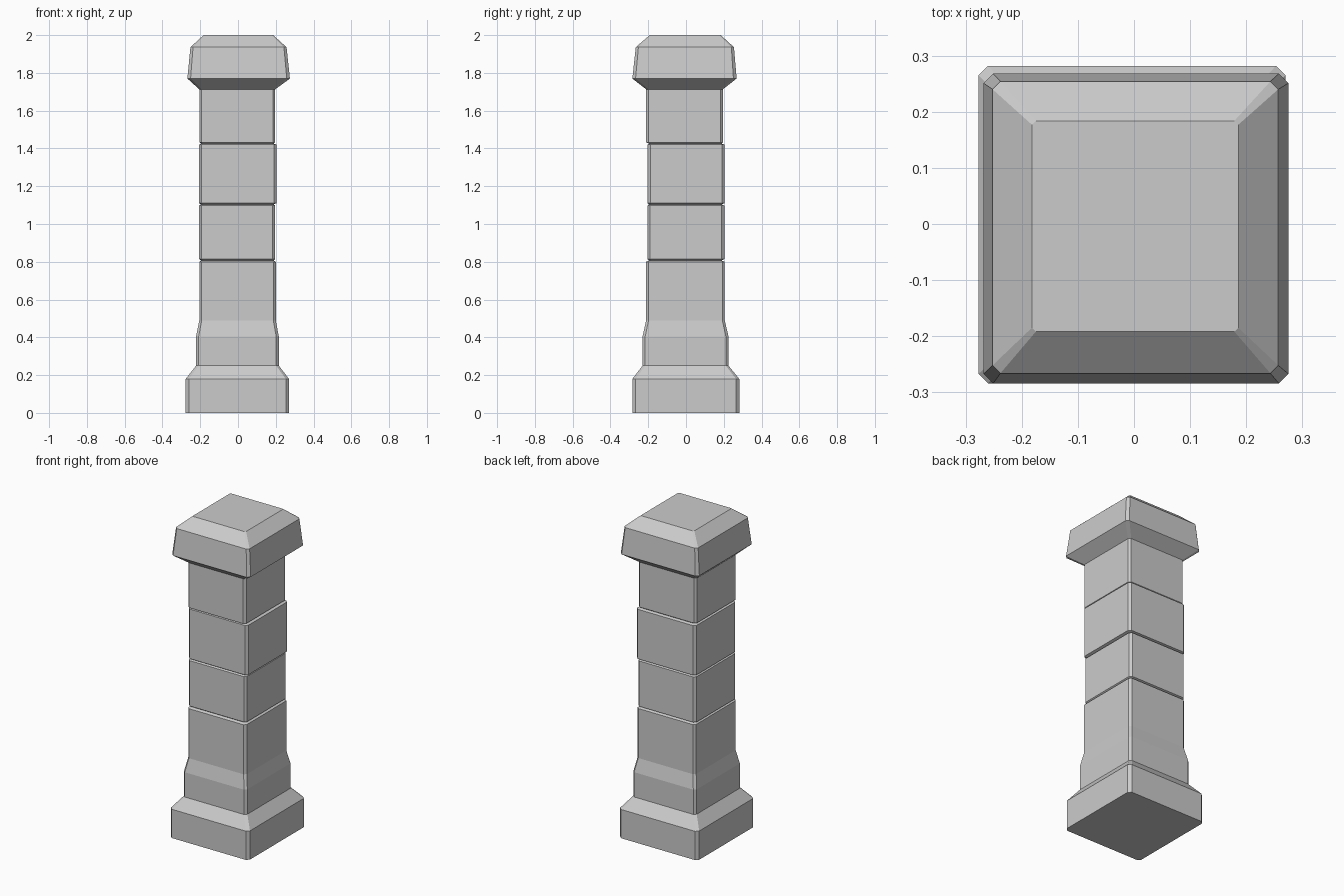
import bpy, bmesh


def ring(bm, z, x0, x1, y0, y1, c):
    """Rectangle with chamfered corners at height z, counter-clockwise."""
    pts = [(x0 + c, y0), (x1 - c, y0), (x1, y0 + c), (x1, y1 - c),
           (x1 - c, y1), (x0 + c, y1), (x0, y1 - c), (x0, y0 + c)]
    return [bm.verts.new((x, y, z)) for x, y in pts]


def loft(name, sections, bottom=False, top=False):
    bm = bmesh.new()
    rings = [ring(bm, *s) for s in sections]
    for a, b in zip(rings, rings[1:]):
        for i in range(8):
            j = (i + 1) % 8
            bm.faces.new((a[i], a[j], b[j], b[i]))
    if bottom:
        bm.faces.new(rings[0][::-1])
    if top:
        bm.faces.new(rings[-1])
    mesh = bpy.data.meshes.new(name)
    bm.to_mesh(mesh)
    bm.free()
    obj = bpy.data.objects.new(name, mesh)
    bpy.context.collection.objects.link(obj)


low = (-0.205, 0.200, -0.211, 0.205, 0.013)      # lower shaft outline
neck = (-0.205, 0.197, -0.211, 0.195, 0.013)     # upper block outline
groove = (-0.194, 0.188, -0.194, 0.188, 0.012)   # joint between blocks

# Plinth with a sloped shoulder
loft("plinth", [
    (0.00, -0.277, 0.270, -0.284, 0.282, 0.017),
    (0.18, -0.277, 0.270, -0.284, 0.282, 0.017),
    (0.25, -0.222, 0.216, -0.230, 0.225, 0.014)], bottom=True)

# Shaft: flared foot, then stone blocks separated by narrow grooves
shaft = [(0.25, -0.222, 0.216, -0.230, 0.225, 0.014),
         (0.405, -0.222, 0.216, -0.230, 0.225, 0.014),
         (0.49, *low), (0.80, *low), (0.807, *groove)]
blocks = [(0.814, 1.098, (-0.206, 0.197, -0.204, 0.203, 0.014)),
          (1.110, 1.420, (-0.207, 0.205, -0.203, 0.205, 0.014))]
for z0, z1, outline in blocks:
    shaft += [(z0, *outline), (z1, *outline), (z1 + 0.006, *groove)]
shaft += [(1.432, *neck), (1.713, *neck)]
loft("shaft", shaft)

# Capital: undercut, tapered sides and a sloped top
loft("capital", [
    (1.713, *neck),
    (1.770, -0.268, 0.275, -0.284, 0.268, 0.017),
    (1.936, -0.252, 0.257, -0.266, 0.254, 0.014),
    (2.000, -0.182, 0.186, -0.192, 0.184, 0.007)], top=True)
